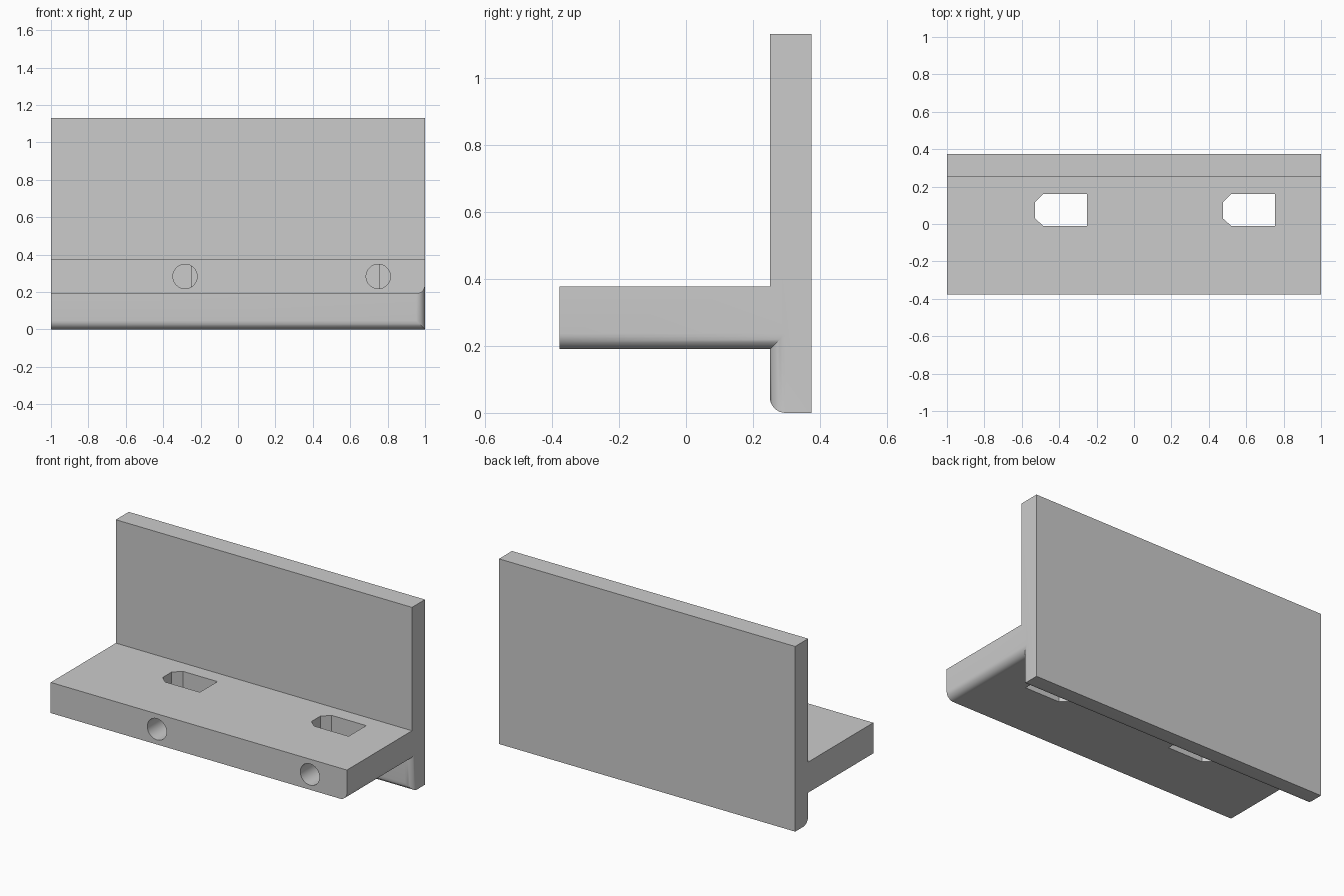
import bpy
import bmesh
import math
from mathutils import Matrix, Vector

cube = bpy.data.objects.get("Cube")
if cube:
    bpy.data.objects.remove(cube, do_unlink=True)

# Single plain grey
grey = bpy.data.materials.new("light_grey")
grey.use_nodes = True
colour = (0.6, 0.6, 0.6, 1)
grey.diffuse_color = colour
grey.node_tree.nodes["Principled BSDF"].inputs["Base Color"].default_value = colour


def make_object(name, bm):
    bmesh.ops.recalc_face_normals(bm, faces=bm.faces)
    mesh = bpy.data.meshes.new(name)
    bm.to_mesh(mesh)
    bm.free()
    mesh.materials.append(grey)
    obj = bpy.data.objects.new(name, mesh)
    bpy.context.collection.objects.link(obj)
    return obj


def prism(outline, offset):
    bm = bmesh.new()
    face = bm.faces.new([bm.verts.new(p) for p in outline])
    swept = bmesh.ops.extrude_face_region(bm, geom=[face])["geom"]
    verts = [v for v in swept if isinstance(v, bmesh.types.BMVert)]
    bmesh.ops.translate(bm, verts=verts, vec=offset)
    bmesh.ops.recalc_face_normals(bm, faces=bm.faces)
    return bm


# Bracket: wall with a shelf, swept along x
BACK, FACE, FRONT = 0.375, 0.25, -0.378
LOW, HIGH, TOP = 0.19, 0.377, 1.13
section = [(BACK, 0), (BACK, TOP), (FACE, TOP), (FACE, HIGH),
           (FRONT, HIGH), (FRONT, LOW), (FACE, LOW), (FACE, 0)]
bm = prism([(-1, y, z) for y, z in section], (2, 0, 0))


# Rounded edges: wall foot, then the lower edges at the left end
def edge_between(a, b):
    for e in bm.edges:
        p, q = (v.co for v in e.verts)
        for s, t in ((p, q), (q, p)):
            if (s - Vector(a)).length < 1e-4 and (t - Vector(b)).length < 1e-4:
                return e


foot = (1, FACE, 0)
inner = (1, FACE, LOW)
rounded = [edge_between((-1, FACE, 0), foot), edge_between(foot, inner),
           edge_between(inner, (1, FRONT, LOW))]
bmesh.ops.bevel(bm, geom=rounded, offset=0.047, offset_type='OFFSET',
                segments=8, profile=0.5, affect='EDGES', clamp_overlap=False)
bracket = make_object("bracket", bm)


def cut(cutter):
    cutter.hide_render = True
    mod = bracket.modifiers.new("cut", 'BOOLEAN')
    mod.operation = 'DIFFERENCE'
    mod.solver = 'EXACT'
    mod.object = cutter
    bpy.context.view_layer.objects.active = bracket
    bpy.ops.object.modifier_apply(modifier=mod.name)
    bpy.data.objects.remove(cutter, do_unlink=True)


# Screw bores from the front edge, and nut pockets through the shelf
for pocket_x, bore_x in ((-0.53, -0.283), (0.475, 0.75)):
    bm = bmesh.new()
    bmesh.ops.create_cone(bm, cap_ends=True, segments=32, radius1=0.065,
                          radius2=0.065, depth=0.5,
                          matrix=Matrix.Translation((bore_x, -0.175, 0.283))
                          @ Matrix.Rotation(math.pi / 2, 4, 'X'))
    cut(make_object("bore_cutter", bm))
    nut = [(0, 0.03), (0.045, -0.01), (0.279, -0.01),
           (0.279, 0.16), (0.045, 0.16), (0, 0.115)]
    cut(make_object("pocket_cutter", prism(
        [(pocket_x + x, y, 0.1) for x, y in nut], (0, 0, 0.4))))

bracket.select_set(True)
bpy.context.view_layer.objects.active = bracket
bpy.ops.object.shade_smooth_by_angle(angle=math.radians(30))
